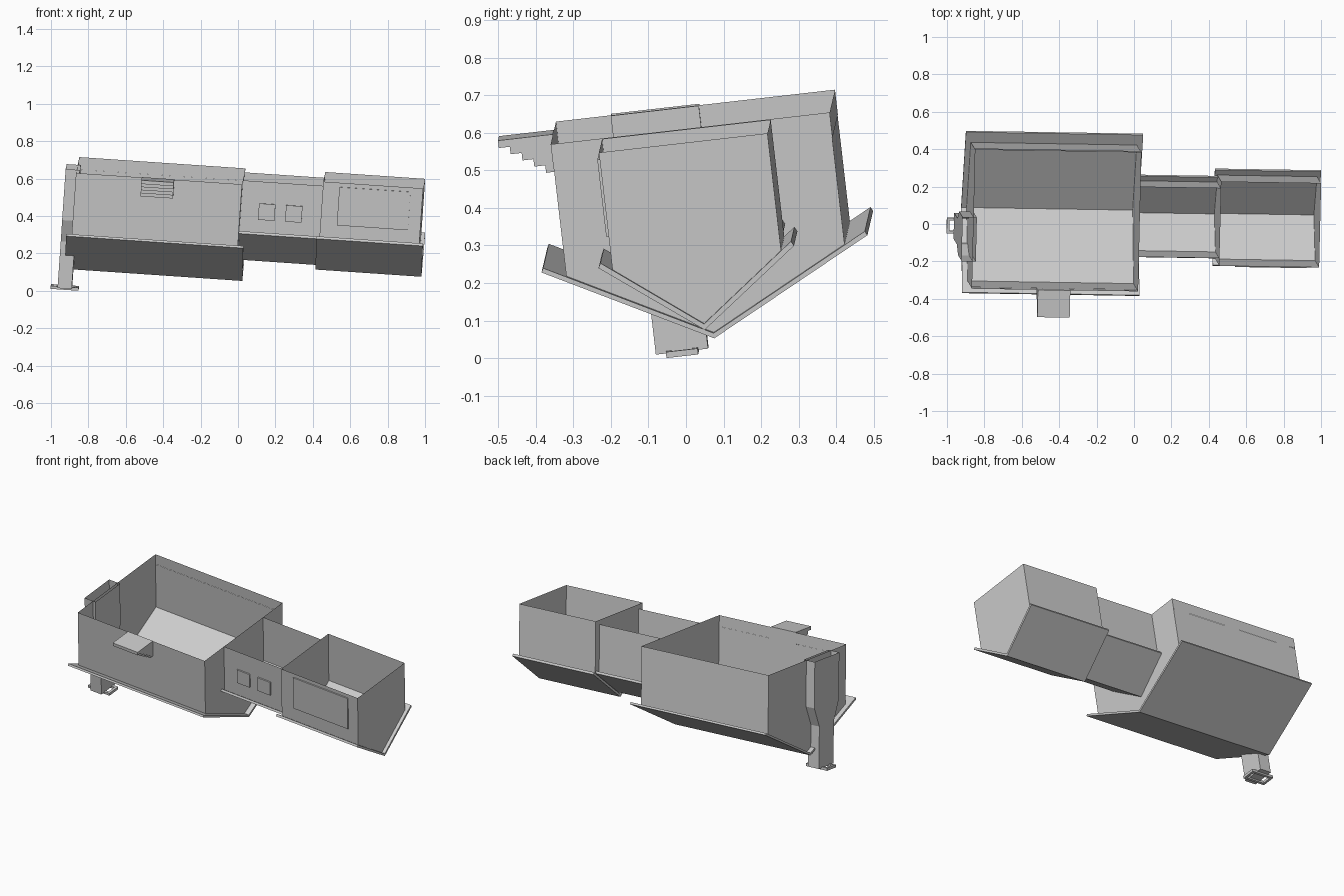
import bpy, bmesh
from mathutils import Matrix

if "Cube" in bpy.data.objects:
    bpy.data.objects.remove(bpy.data.objects["Cube"])

# Overturned house: every part is modelled upright, then tilted by TILT
TILT = Matrix(((0.9976, 0.0237, 0.069, 0),
               (-0.016, 0.993, -0.115, 0),
               (-0.068, 0.1136, 0.991, 0.002),
               (0, 0, 0, 1)))
MID = 0.081   # y of the roof ridges

grey = bpy.data.materials.new("plain grey")
grey.diffuse_color = (0.6, 0.6, 0.6, 1)
grey.use_nodes = True
grey.node_tree.nodes["Principled BSDF"].inputs["Base Color"].default_value = grey.diffuse_color


def make(name, faces):
    """Object from a list of polygons given as corner points."""
    bm = bmesh.new()
    for f in faces:
        bm.faces.new([bm.verts.new(p) for p in f])
    bmesh.ops.remove_doubles(bm, verts=bm.verts, dist=1e-5)
    bmesh.ops.recalc_face_normals(bm, faces=bm.faces)
    bm.transform(TILT)
    me = bpy.data.meshes.new(name)
    bm.to_mesh(me)
    bm.free()
    me.materials.append(grey)
    ob = bpy.data.objects.new(name, me)
    bpy.context.collection.objects.link(ob)
    return ob


def prism(name, profile, x0, x1, skip=()):
    """Extrude a (y, z) profile along x, leaving out the listed sides."""
    n = len(profile)
    faces = [[(x, y, z) for y, z in profile] for x in (x0, x1)]
    for i in range(n):
        if i not in skip:
            (a, b), (c, d) = profile[i], profile[(i + 1) % n]
            faces.append([(x0, a, b), (x1, a, b), (x1, c, d), (x0, c, d)])
    return make(name, faces)


def box(name, x0, x1, y0, y1, z0, z1):
    return prism(name, [(y0, z0), (y1, z0), (y1, z1), (y0, z1)], x0, x1)


def walls(name, x0, x1, hw, ridge, eave, top, ends=True):
    """Thin open walls with a pointed gable at both ends."""
    a, b = MID - hw, MID + hw
    faces = [[(x0, y, eave), (x1, y, eave), (x1, y, top), (x0, y, top)] for y in (a, b)]
    if ends:
        faces += [[(x, a, top), (x, a, eave), (x, MID, ridge), (x, b, eave), (x, b, top)]
                  for x in (x0, x1)]
    return make(name, faces)


def roof(name, x0, x1, hw, ridge, eave, t):
    """V shaped slab whose ridge points down."""
    return prism(name, [(MID, ridge), (MID + hw, eave), (MID + hw - t * 0.4, eave + t * 0.8),
                        (MID, ridge + t), (MID - hw + t * 0.4, eave + t * 0.8),
                        (MID - hw, eave)], x0, x1)


# Main block with its foundation band
walls("main_walls", -0.903, -0.013, 0.373, 0.057, 0.249, 0.538)
make("foundation_band",
     [[(-0.903, y, 0.538), (-0.013, y, 0.538), (-0.013, y, 0.605), (-0.903, y, 0.605)]
      for y in (MID - 0.374, MID + 0.374)] +
     [[(x, MID - 0.374, 0.538), (x, MID + 0.374, 0.538),
       (x, MID + 0.374, 0.605), (x, MID - 0.374, 0.605)] for x in (-0.903, -0.013)])
roof("main_roof", -0.932, 0.018, 0.437, 0.043, 0.270, 0.014)

# Low link between the two blocks
walls("link_walls", -0.013, 0.417, 0.188, 0.172, 0.312, 0.605, ends=False)
roof("link_roof", -0.013, 0.417, 0.222, 0.156, 0.322, 0.016)

# End block
walls("end_walls", 0.417, 0.952, 0.226, 0.147, 0.316, 0.632)
roof("end_roof", 0.403, 0.972, 0.262, 0.131, 0.327, 0.016)

# Front windows as thin plates
for i, x in enumerate((0.082, 0.227)):
    box(f"small_window_{i + 1}", x, x + 0.088, -0.116, -0.108, 0.400, 0.488)
box("large_window", 0.505, 0.886, -0.153, -0.146, 0.403, 0.609)

# Front steps: five treads climbing from the ground plane
steps = [(-0.293, 0.607), (-0.440, 0.607)]
for i in range(5):
    y, z = -0.440 + 0.0294 * i, 0.607 - 0.02 * (i + 1)
    steps += [(y, z), (y + 0.0294, z)]
prism("front_steps", steps, -0.55, -0.376)

# Chimney: wide breast tapering to a narrow stack, open at the foot
prism("chimney", [(-0.146, 0.605), (-0.146, 0.33), (-0.100, 0.21), (-0.100, -0.042),
                  (0.040, -0.042), (0.040, 0.21), (0.090, 0.33), (0.090, 0.605)],
      -0.962, -0.886, skip=(7,))

# Chimney cap: a rectangular ring
cap = [("left", -1.0, -0.985, -0.072, 0.013), ("right", -0.865, -0.85, -0.072, 0.013),
       ("front", -0.985, -0.865, -0.072, -0.057), ("back", -0.985, -0.865, -0.002, 0.013)]
for side, x0, x1, y0, y1 in cap:
    box(f"chimney_cap_{side}", x0, x1, y0, y1, -0.052, -0.036)
